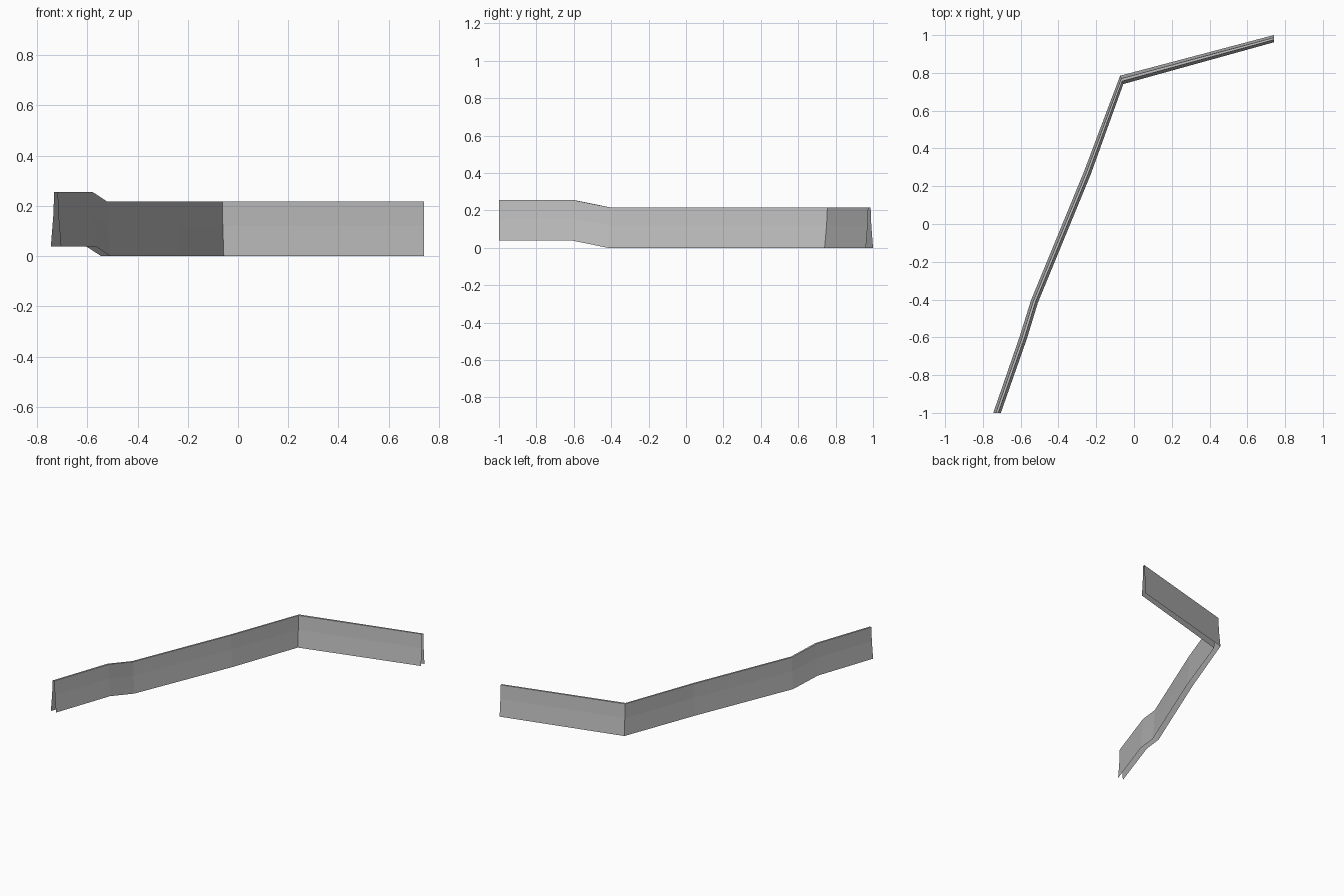
import bpy, bmesh
from mathutils import Vector

if "Cube" in bpy.data.objects:
    bpy.data.objects.remove(bpy.data.objects["Cube"])

# Path stations: centre x, centre y, base height, sideways reach of the foot (x, y)
STATIONS = [
    (-0.725, -1.0, 0.038, 0.020, 0.0),
    (-0.585, -0.598, 0.038, 0.019, -0.006),
    (-0.527, -0.41, 0.0, 0.018, -0.007),
    (-0.247, 0.27, 0.0, 0.018, -0.007),
    (-0.065, 0.763, 0.0, 0.0085, -0.022),
    (0.74, 0.981, 0.0, 0.0, -0.019),
]
# Cross-section: share of the foot reach, height above the base
PROFILE = [(-1, 0), (-0.52, 0.12), (-0.32, 0.217),
           (0.32, 0.217), (0.52, 0.12), (1, 0)]

concrete = bpy.data.materials.new("concrete grey")
concrete.diffuse_color = (0.53, 0.53, 0.53, 1)
concrete.use_nodes = True
concrete.node_tree.nodes["Principled BSDF"].inputs["Base Color"].default_value = concrete.diffuse_color

# Barrier wall: hollow shell, open underneath and at both ends
bm = bmesh.new()
rings = []
for x, y, z, rx, ry in STATIONS:
    rings.append([bm.verts.new(Vector((x + s * rx, y + s * ry, z + h)))
                  for s, h in PROFILE])
for a, b in zip(rings, rings[1:]):
    for i in range(len(PROFILE) - 1):
        bm.faces.new((a[i], b[i], b[i + 1], a[i + 1]))

# Make the faces point outward (the cap faces up)
bm.normal_update()
if bm.faces[:][2].normal.z < 0:
    bmesh.ops.reverse_faces(bm, faces=bm.faces[:])

mesh = bpy.data.meshes.new("barrier_wall")
bm.to_mesh(mesh)
bm.free()
mesh.materials.append(concrete)
wall = bpy.data.objects.new("barrier_wall", mesh)
bpy.context.collection.objects.link(wall)
